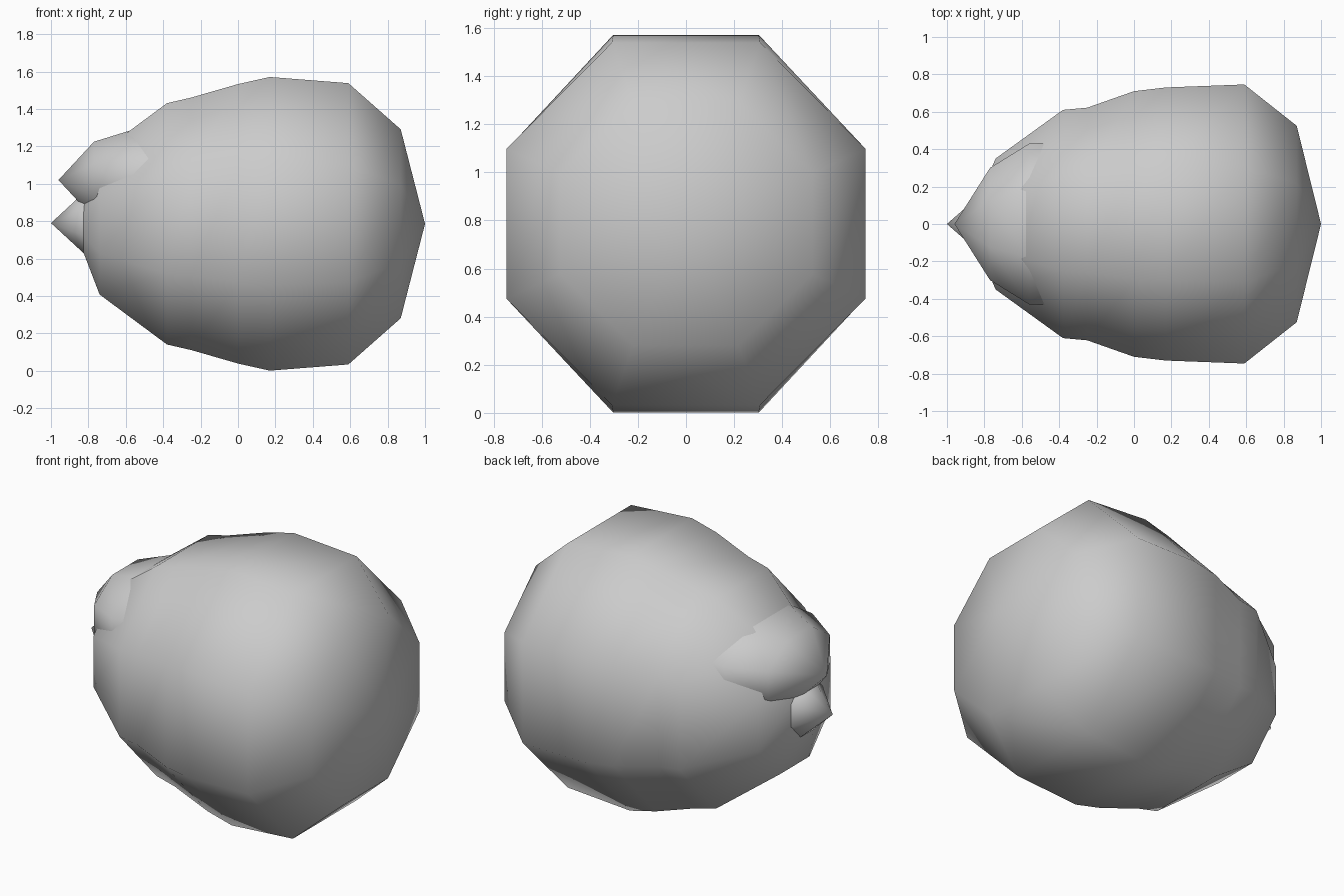
import bpy, bmesh, math

if "Cube" in bpy.data.objects:
    bpy.data.objects.remove(bpy.data.objects["Cube"])

SIDES = 8


def loft(name, rings, cz):
    """Octagonal rings along x: (x, half width in y, half height in z); zero size makes a pole."""
    bm = bmesh.new()
    grow = 1 / math.cos(math.pi / SIDES)      # flat-to-flat size to corner radius
    loops = []
    for x, hy, hz in rings:
        if hy == 0:
            loops.append([bm.verts.new((x, 0, cz))])
            continue
        loop = []
        for i in range(SIDES):
            a = 2 * math.pi * (i + 0.5) / SIDES
            loop.append(bm.verts.new((x, hy * grow * math.cos(a), cz + hz * grow * math.sin(a))))
        loops.append(loop)
    for a, b in zip(loops, loops[1:]):
        for i in range(SIDES):
            j = (i + 1) % SIDES
            if len(a) == 1:
                bm.faces.new((a[0], b[i], b[j]))
            elif len(b) == 1:
                bm.faces.new((a[i], a[j], b[0]))
            else:
                bm.faces.new((a[i], a[j], b[j], b[i]))
    bmesh.ops.recalc_face_normals(bm, faces=bm.faces)
    for f in bm.faces:
        f.smooth = True
    mesh = bpy.data.meshes.new(name)
    bm.to_mesh(mesh)
    bm.free()
    obj = bpy.data.objects.new(name, mesh)
    bpy.context.collection.objects.link(obj)
    return obj


# Egg-shaped body, blunt at +x and tapering to -x
loft("body", [
    (1.00, 0, 0), (0.87, 0.525, 0.505), (0.59, 0.746, 0.752),
    (0.17, 0.73, 0.785), (0.00, 0.71, 0.747), (-0.25, 0.622, 0.675),
    (-0.38, 0.61, 0.645), (-0.74, 0.35, 0.378), (-0.82, 0.165, 0.17),
    (-0.89, 0, 0)], 0.786)

# Rounded brow bulging out above the tip
loft("brow", [
    (-0.96, 0, 0), (-0.77, 0.30, 0.205), (-0.56, 0.43, 0.27),
    (-0.31, 0.44, 0.29), (0.10, 0.30, 0.20), (0.30, 0, 0)], 1.02)

# Small pointed tip below the brow
loft("tip", [
    (-1.00, 0, 0), (-0.82, 0.158, 0.166), (-0.70, 0.17, 0.17), (-0.60, 0, 0)], 0.79)
